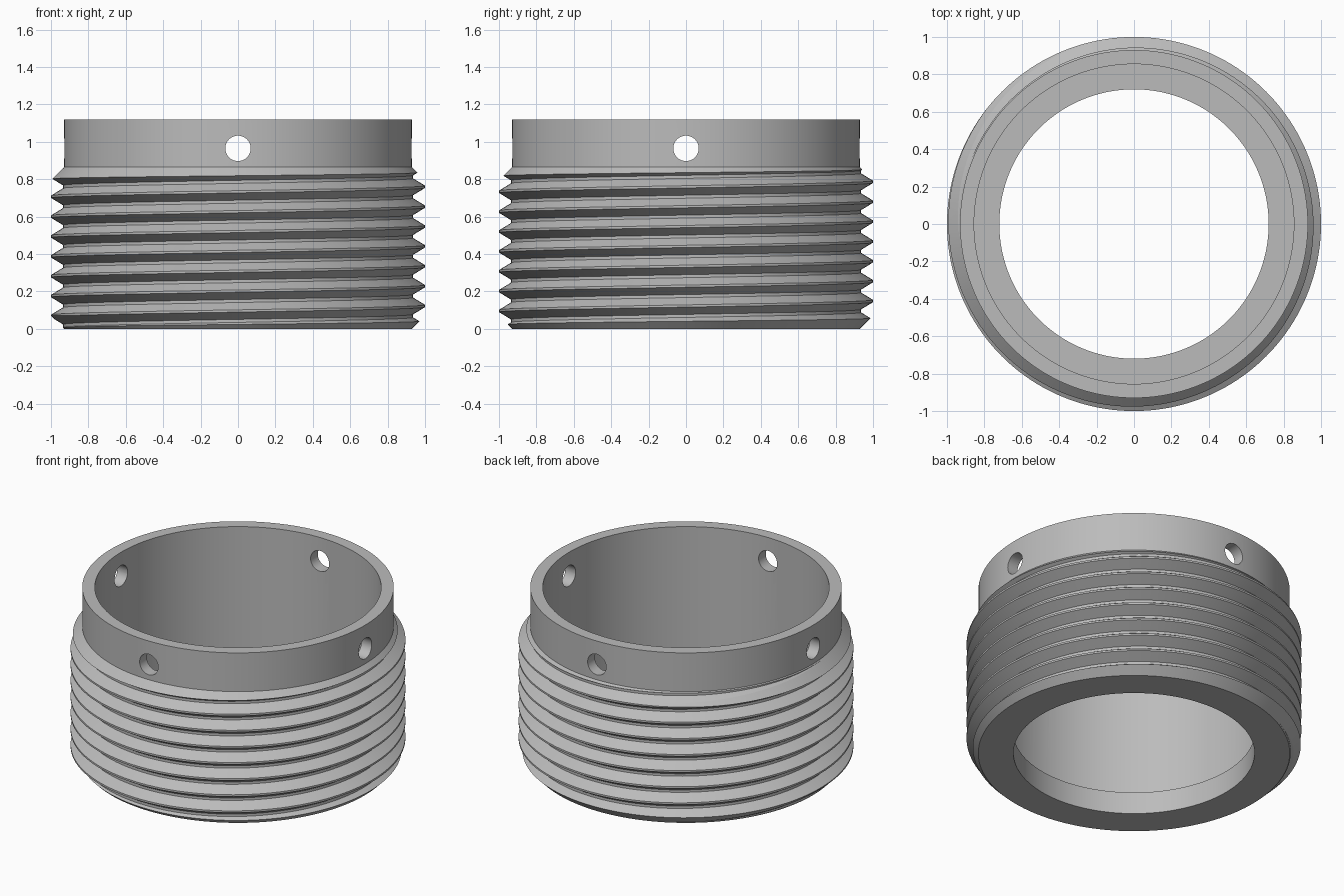
import bpy, bmesh, math
from mathutils import Matrix

cube = bpy.data.objects.get("Cube")
if cube:
    bpy.data.objects.remove(cube, do_unlink=True)

SEGMENTS = 160
PITCH = 0.1062
CREST, ROOT, COLLAR = 1.0, 0.936, 0.93
BORE, COUNTERBORE = 0.72, 0.855
STEP, THREAD_TOP, HEIGHT = 0.145, 0.865, 1.12

steel = bpy.data.materials.new("grey steel")
steel.use_nodes = True
grey = (0.5, 0.5, 0.5, 1)
steel.diffuse_color = grey
steel.node_tree.nodes["Principled BSDF"].inputs["Base Color"].default_value = grey


def finish(bm, name):
    """Weld, orient and turn a bmesh into an object."""
    bmesh.ops.remove_doubles(bm, verts=bm.verts, dist=1e-5)
    bmesh.ops.recalc_face_normals(bm, faces=bm.faces)
    mesh = bpy.data.meshes.new(name)
    bm.to_mesh(mesh)
    bm.free()
    mesh.materials.append(steel)
    obj = bpy.data.objects.new(name, mesh)
    bpy.context.collection.objects.link(obj)
    return obj


def skin(bm, columns):
    """Join neighbouring columns of points with quads."""
    grid = [[bm.verts.new(p) for p in col] for col in columns]
    for a, b in zip(grid, grid[1:]):
        for j in range(len(a) - 1):
            bm.faces.new((a[j], b[j], b[j + 1], a[j + 1]))


def polar(radius, angle, z):
    return (radius * math.cos(angle), radius * math.sin(angle), z)


def lathe(name, profile):
    bm = bmesh.new()
    loop = profile + profile[:1]
    skin(bm, [[polar(r, math.tau * i / SEGMENTS, z) for r, z in loop]
              for i in range(SEGMENTS + 1)])
    return finish(bm, name)


def threaded_rod(name):
    """Endless right-hand screw, cut flat well beyond the body."""
    bottom, top = -0.2, 1.3
    tooth = [(ROOT, -0.045), (CREST, -0.006), (CREST, 0.006), (ROOT, 0.045)]
    columns = []
    for i in range(SEGMENTS + 1):
        angle = math.tau * i / SEGMENTS
        col = []
        for turn in range(-4, 15):
            for r, dz in tooth:
                z = 0.016 + PITCH * (turn + i / SEGMENTS) + dz
                if not bottom < z < top:
                    r, z = 0.95, min(max(z, bottom), top)
                col.append(polar(r, angle, z))
        columns.append(col)
    bm = bmesh.new()
    skin(bm, columns)
    bmesh.ops.remove_doubles(bm, verts=bm.verts, dist=1e-5)
    bmesh.ops.holes_fill(bm, edges=[e for e in bm.edges if e.is_boundary])
    return finish(bm, name)


def cut(target, tool, operation):
    mod = target.modifiers.new("cut", 'BOOLEAN')
    mod.operation, mod.solver, mod.object = operation, 'EXACT', tool
    bpy.context.view_layer.objects.active = target
    bpy.ops.object.modifier_apply(modifier=mod.name)
    bpy.data.objects.remove(tool, do_unlink=True)


# Stepped sleeve with a chamfered envelope for the thread
flare = 0.1
ring = lathe("threaded_ring", [
    (BORE, 0), (COLLAR, 0), (COLLAR + flare, flare),
    (COLLAR + flare, THREAD_TOP - flare), (COLLAR, THREAD_TOP),
    (COLLAR, HEIGHT), (COUNTERBORE, HEIGHT), (COUNTERBORE, STEP), (BORE, STEP)])

# Helical thread on the outside
cut(ring, threaded_rod("thread_cutter"), 'INTERSECT')

# Two cross drillings make the four collar holes
for axis in "XY":
    bm = bmesh.new()
    bmesh.ops.create_cone(
        bm, cap_ends=True, segments=32, radius1=0.068, radius2=0.068, depth=3,
        matrix=Matrix.Translation((0, 0, 0.965)) @ Matrix.Rotation(math.pi / 2, 4, axis))
    cut(ring, finish(bm, "hole_cutter"), 'DIFFERENCE')

bpy.ops.object.select_all(action='DESELECT')
ring.select_set(True)
bpy.context.view_layer.objects.active = ring
bpy.ops.object.shade_smooth_by_angle(angle=math.radians(12))
